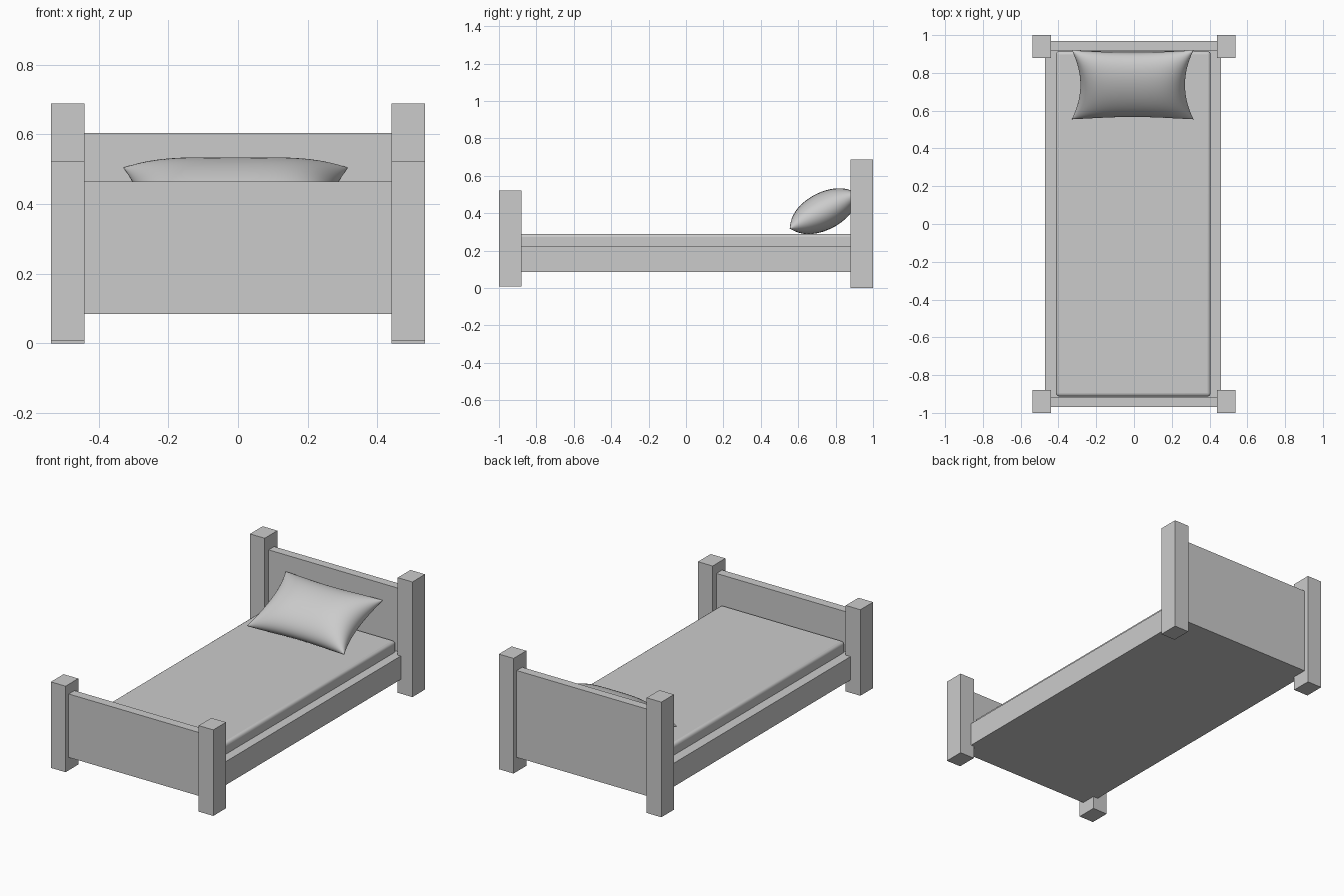
import bpy, bmesh, math
from mathutils import Matrix

if "Cube" in bpy.data.objects:
    bpy.data.objects.remove(bpy.data.objects["Cube"])


def box(name, x, y, z):
    """Box from (min, max) ranges on each axis."""
    bm = bmesh.new()
    bmesh.ops.create_cube(bm, size=1)
    for v in bm.verts:
        v.co = [(r[0] + r[1]) / 2 + c * (r[1] - r[0]) for r, c in zip((x, y, z), v.co)]
    mesh = bpy.data.meshes.new(name)
    bm.to_mesh(mesh)
    bm.free()
    ob = bpy.data.objects.new(name, mesh)
    bpy.context.collection.objects.link(ob)
    return ob


def smooth(ob, angle):
    bpy.ops.object.select_all(action='DESELECT')
    bpy.context.view_layer.objects.active = ob
    ob.select_set(True)
    bpy.ops.object.shade_smooth_by_angle(angle=math.radians(angle))


# Corner posts
for side, s in (("left", -1), ("right", 1)):
    xs = sorted((s * 0.44, s * 0.537))
    box("head_post_" + side, xs, (0.88, 1.0), (0.0, 0.688))
    box("foot_post_" + side, xs, (-1.0, -0.88), (0.008, 0.522))

# Headboard and footboard
box("headboard", (-0.445, 0.445), (0.918, 0.97), (0.085, 0.604))
box("footboard", (-0.445, 0.445), (-0.97, -0.916), (0.085, 0.464))

# Base with the side rails
box("bed_base", (-0.472, 0.46), (-0.917, 0.919), (0.085, 0.225))

# Mattress with rounded edges
mattress = box("mattress", (-0.413, 0.406), (-0.913, 0.915), (0.2, 0.29))
bev = mattress.modifiers.new("round", 'BEVEL')
bev.width = 0.018
bev.segments = 4
smooth(mattress, 40)

# Pillow: two bulged sheets joined along the seam, corners pulled out
bm = bmesh.new()
for sign in (1, -1):
    made = bmesh.ops.create_grid(bm, x_segments=36, y_segments=28, size=1)["verts"]
    for p in made:
        u, v = (math.sin(math.pi / 2 * c) for c in p.co[:2])
        h = 0.1 * math.sqrt(max(0, (1 - u ** 4) * (1 - v * v)))
        p.co = (0.322 * u * (1 - 0.14 * (1 - v * v)),
                0.205 * v * (1 - 0.1 * (1 - u * u)), sign * h)
bmesh.ops.remove_doubles(bm, verts=bm.verts, dist=0.0001)
bmesh.ops.recalc_face_normals(bm, faces=bm.faces)
bm.transform(Matrix.Translation((-0.007, 0.737, 0.411)) @ Matrix.Rotation(math.radians(27), 4, 'X'))
mesh = bpy.data.meshes.new("pillow")
bm.to_mesh(mesh)
bm.free()
pillow = bpy.data.objects.new("pillow", mesh)
bpy.context.collection.objects.link(pillow)
smooth(pillow, 60)
